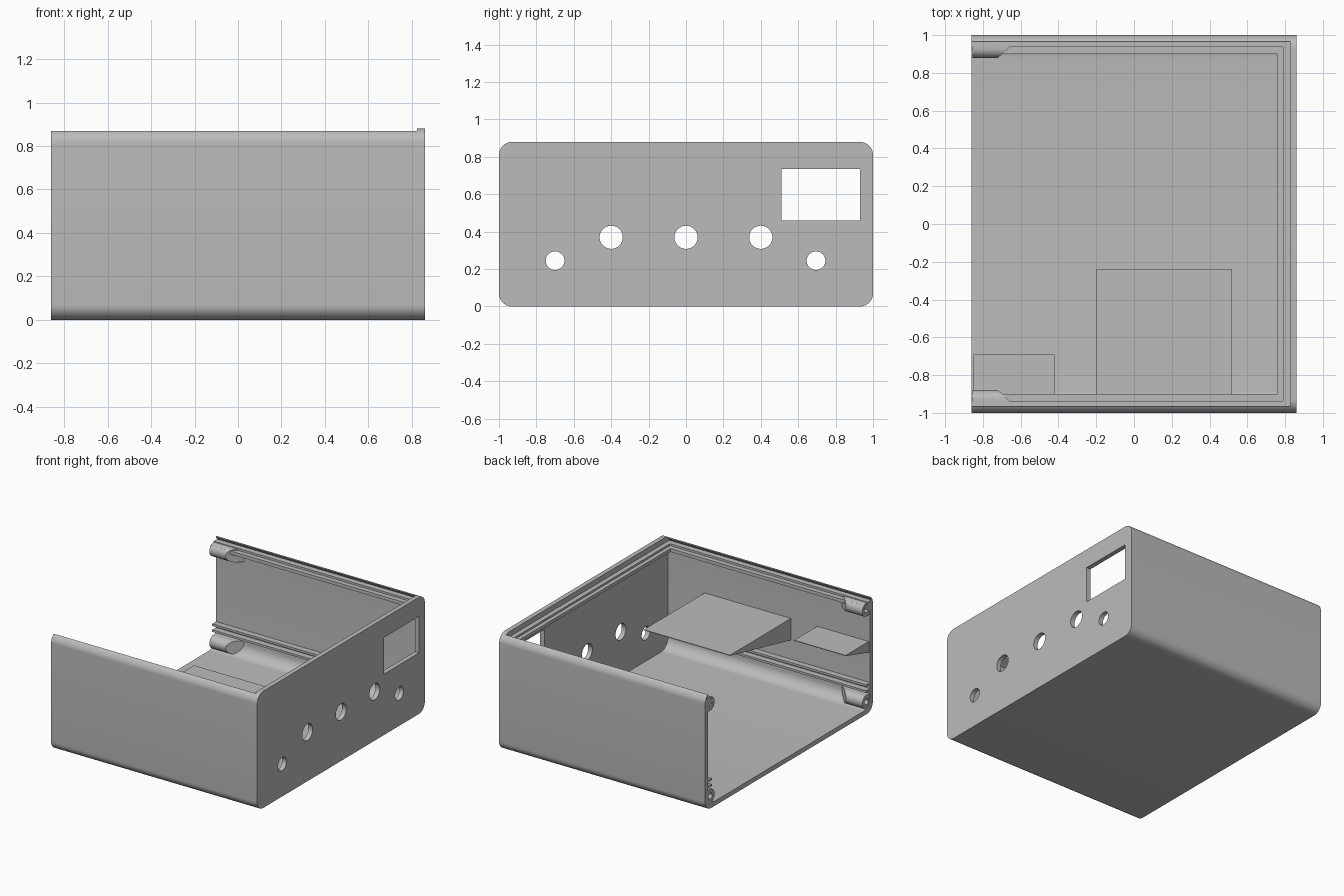
import bpy, bmesh
from math import sin, cos, pi, radians

if "Cube" in bpy.data.objects:
    bpy.data.objects.remove(bpy.data.objects["Cube"])

grey = bpy.data.materials.new("plain grey")
grey.use_nodes = True
COLOUR = (0.5, 0.5, 0.5, 1)
grey.diffuse_color = COLOUR
grey.node_tree.nodes["Principled BSDF"].inputs["Base Color"].default_value = COLOUR

X0, X1, PANEL = -0.86, 0.86, 0.825    # open end, closed end, panel inner face
H, R, WALL = 0.88, 0.07, 0.965        # height, corner radius, wall inner face


def arc(cy, cz, r, a0, a1, n=10):
    """Points on an arc in the y-z plane, angles in degrees."""
    angles = [radians(a0 + (a1 - a0) * i / n) for i in range(n + 1)]
    return [(cy + r * cos(a), cz + r * sin(a)) for a in angles]


def extrude(name, profile, x0, x1, end_shift=None):
    """Extrude a y-z profile along x; end_shift moves the far end per point."""
    bm = bmesh.new()
    near = [bm.verts.new((x0, y, z)) for y, z in profile]
    far = [bm.verts.new((x1 + (end_shift(y) if end_shift else 0), y, z)) for y, z in profile]
    bm.faces.new(near)
    bm.faces.new(far)
    n = len(profile)
    for i in range(n):
        j = (i + 1) % n
        bm.faces.new((near[i], near[j], far[j], far[i]))
    bmesh.ops.recalc_face_normals(bm, faces=bm.faces)
    mesh = bpy.data.meshes.new(name)
    bm.to_mesh(mesh)
    bm.free()
    mesh.materials.append(grey)
    ob = bpy.data.objects.new(name, mesh)
    bpy.context.collection.objects.link(ob)
    return ob


def rect(y0, y1, z0, z1):
    return [(y0, z0), (y1, z0), (y1, z1), (y0, z1)]


def circle(y, z, r, n=32):
    return arc(y, z, r, 0, 360, n)[:-1]


def cut(ob, cutters):
    """Subtract the cutters from an object and remove them."""
    for c in cutters:
        c.hide_render = True
        mod = ob.modifiers.new("cut", "BOOLEAN")
        mod.operation, mod.solver, mod.object = "DIFFERENCE", "EXACT", c
    dg = bpy.context.evaluated_depsgraph_get()
    mesh = bpy.data.meshes.new_from_object(ob.evaluated_get(dg))
    ob.modifiers.clear()
    ob.data = mesh
    for c in cutters:
        bpy.data.objects.remove(c)


# Floor and side walls in one section, with a lid groove and ledge on top
outer = arc(1 - R, R, R, -90, 0) + arc(1 - R, H - R, R, 0, 58)
lip = [(0.965, 0.862), (0.98, 0.84), (0.937, 0.84), (0.937, 0.825),
       (0.9, 0.825), (0.9, 0.8), (WALL, 0.765)]
inner = arc(0.88, 0.12, WALL - 0.88, 0, -90)
half = outer + lip + inner
shell = extrude("floor_and_walls", half + [(-y, z) for y, z in reversed(half)], X0, PANEL)

# End panel with round holes and a window
corners = (arc(1 - R, R, R, -90, 0) + arc(1 - R, H - R, R, 0, 90)
           + arc(R - 1, H - R, R, 90, 180) + arc(R - 1, R, R, 180, 270))
panel = extrude("end_panel", corners, PANEL, X1)
holes = [(-0.7, 0.245, 0.05), (0.695, 0.245, 0.05)]
holes += [(y, 0.37, 0.062) for y in (-0.4, 0, 0.4)]
cutters = [extrude("hole_cutter", circle(*h), 0.7, 1) for h in holes]
cutters.append(extrude("window_cutter", rect(0.51, 0.93, 0.46, 0.735), 0.7, 1))
cut(panel, cutters)

# Stepped lid ledge along the end panel
extrude("panel_ledge_upper", rect(-0.937, 0.937, 0.8, 0.84), 0.79, PANEL)
extrude("panel_ledge_lower", rect(-0.9, 0.9, 0.8, 0.825), 0.76, 0.79)

# Board rails and screw bosses on both walls
for side, label in ((-1, "front"), (1, "back")):
    for z, level in ((0.17, "lower"), (0.215, "upper")):
        a, b = sorted((side * 0.92, side * 0.97))
        extrude(f"{label}_{level}_rail", rect(a, b, z - 0.008, z + 0.008), X0, PANEL)
    for z, level in ((0.09, "bottom"), (0.785, "top")):
        # D-shaped section whose far end tapers back to the wall
        d = [(side * 0.975, z - 0.05)] + [(side * y, w) for y, w in arc(0.93, z, 0.05, 270, 90, 16)]
        d.append((side * 0.975, z + 0.05))
        boss = extrude(f"{label}_{level}_screw_boss", d, X0 + 0.005, -0.72,
                       lambda y: (abs(y) - 0.88) * 1.1)
        cut(boss, [extrude("screw_cutter", circle(side * 0.93, z, 0.022, 16), -1, -0.75)])

# Wedge shelves on the inside of the front wall
for name, x0, x1, reach, depth in (("large_shelf", -0.2, 0.52, -0.24, 0.165),
                                   ("small_shelf", -0.85, -0.42, -0.69, 0.085)):
    extrude(name, [(-0.97, 0.53), (-0.97, 0.53 - depth), (reach, 0.525), (reach, 0.53)], x0, x1)

# Smooth the rounded parts, keep edges sharp
bpy.ops.object.select_all(action="DESELECT")
for ob in bpy.context.collection.objects:
    if ob.type == "MESH":
        ob.select_set(True)
bpy.context.view_layer.objects.active = shell
bpy.ops.object.shade_smooth_by_angle(angle=radians(30))
